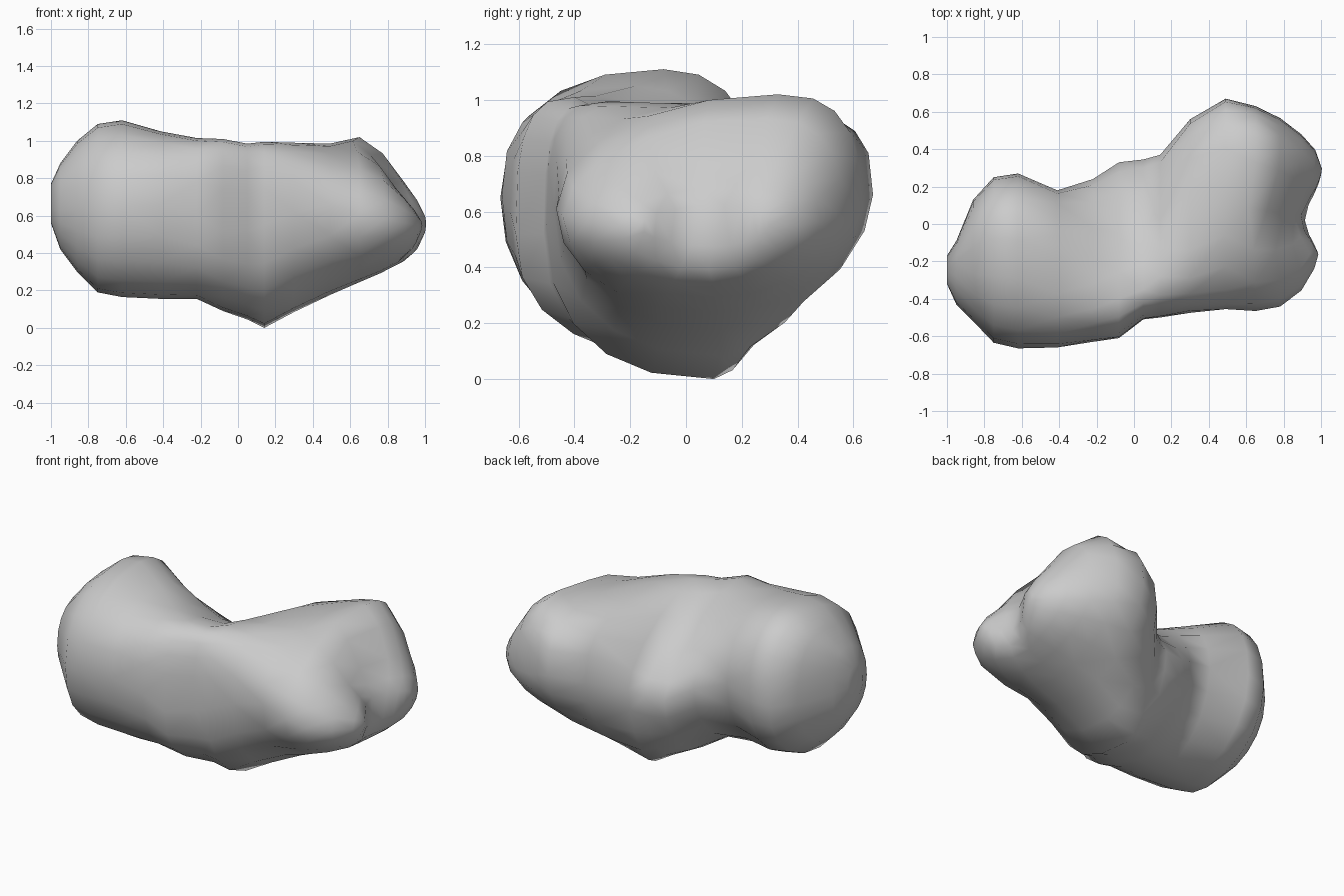
import bpy, bmesh, math

if "Cube" in bpy.data.objects:
    bpy.data.objects.remove(bpy.data.objects["Cube"])

# Cross-sections along x: x, top y, top z, front y, bottom y, bottom z, back y, mid z
SECTIONS = [
    (-1.00, -.25, .77, -.32, -.24, .56, -.17, .66),
    (-.95, -.20, .88, -.43, -.22, .42, -.09, .63),
    (-.86, -.12, 1.00, -.52, -.24, .30, .13, .63),
    (-.75, -.08, 1.09, -.635, -.25, .19, .25, .63),
    (-.62, -.08, 1.11, -.665, -.25, .165, .27, .65),
    (-.41, -.18, 1.05, -.66, -.25, .155, .18, .66),
    (-.22, -.32, 1.015, -.63, -.22, .155, .24, .60),
    (-.08, -.40, 1.01, -.61, -.05, .09, .33, .52),
    (.05, -.35, .985, -.51, .05, .045, .345, .52),
    (.14, -.28, .995, -.50, .10, .0, .37, .55),
    (.30, -.14, .99, -.475, .12, .085, .56, .62),
    (.49, .18, .985, -.455, .12, .175, .67, .66),
    (.65, .33, 1.02, -.465, .10, .24, .63, .61),
    (.78, .30, .94, -.45, .10, .29, .57, .58),
    (.89, .24, .78, -.36, .10, .34, .48, .56),
    (.96, .18, .69, -.24, .08, .39, .40, .55),
    (1.00, .14, .63, -.16, .10, .47, .29, .55),
]
# Roundness exponents along x (1 is a bevel, high is boxy)
UPPER_BACK = [(-.5, 2.3), (-.1, 1.45), (.12, 1.45), (.33, 3.2), (.5, 3.0), (.8, 2.4)]
UPPER_FRONT = [(-.6, 2.3), (-.1, 3.0), (.3, 2.9), (.45, 2.5), (.65, 2.0)]
LOWER_BACK = [(-.5, 2.0), (.2, 1.65), (.8, 1.9)]
LOWER_FRONT = [(-.5, 2.1), (.1, 2.4), (.4, 2.3), (.8, 2.0)]
SIDES = 20


def lookup(table, x):
    """Linear interpolation in a small table."""
    if x <= table[0][0]:
        return table[0][1]
    for (x0, v0), (x1, v1) in zip(table, table[1:]):
        if x <= x1:
            return v0 + (v1 - v0) * (x - x0) / (x1 - x0)
    return table[-1][1]


def ring_point(sec, a):
    """Point on a lopsided rounded outline through the four extremes."""
    x, ty, tz, fy, by, bz, ky, mz = sec
    c, s = math.cos(a), math.sin(a)
    up, back = s >= 0, c > 0
    table = (UPPER_BACK if back else UPPER_FRONT) if up else (LOWER_BACK if back else LOWER_FRONT)
    n = lookup(table, x)
    cy = ty if up else by
    y = cy + ((ky if back else fy) - cy) * abs(c) ** (2 / n)
    z = mz + ((tz if up else bz) - mz) * abs(s) ** (2 / n)
    # groove between the two bumps at the right end, fading out below
    end = min(1, max(0, (x - .5) / .45))
    low = .35 + .65 * min(1, max(0, (z - .3) / .25))
    x -= .12 * end * low * math.exp(-((y - .03) / .15) ** 2)
    return x, y, z


# Lofted rock body
bm = bmesh.new()
rings = [[bm.verts.new(ring_point(s, 2 * math.pi * i / SIDES)) for i in range(SIDES)]
         for s in SECTIONS]
for r0, r1 in zip(rings, rings[1:]):
    for i in range(SIDES):
        j = (i + 1) % SIDES
        bm.faces.new((r0[i], r0[j], r1[j], r1[i]))

# Close the left end with a fan, the right end with a strip across the groove
face = bm.faces.new(rings[0])
bmesh.ops.poke(bm, faces=[face])
last, half = rings[-1], SIDES // 2
for i in range(half):
    quad = [last[i], last[i + 1], last[-i - 1], last[-i % SIDES]]
    quad = list(dict.fromkeys(quad))
    if len(quad) > 2:
        bm.faces.new(quad)

# Soften the small end caps
ends = [v for v in bm.verts if v.co.x > .72]
bmesh.ops.smooth_vert(bm, verts=ends, factor=.25, use_axis_x=True, use_axis_y=True, use_axis_z=True)
for v in ends:
    v.co.x += .012 * (v.co.x - .72) / .25
bmesh.ops.recalc_face_normals(bm, faces=bm.faces)
bmesh.ops.triangulate(bm, faces=bm.faces)
for f in bm.faces:
    f.smooth = True

mesh = bpy.data.meshes.new("rock")
bm.to_mesh(mesh)
bm.free()
rock = bpy.data.objects.new("rock", mesh)
bpy.context.collection.objects.link(rock)
